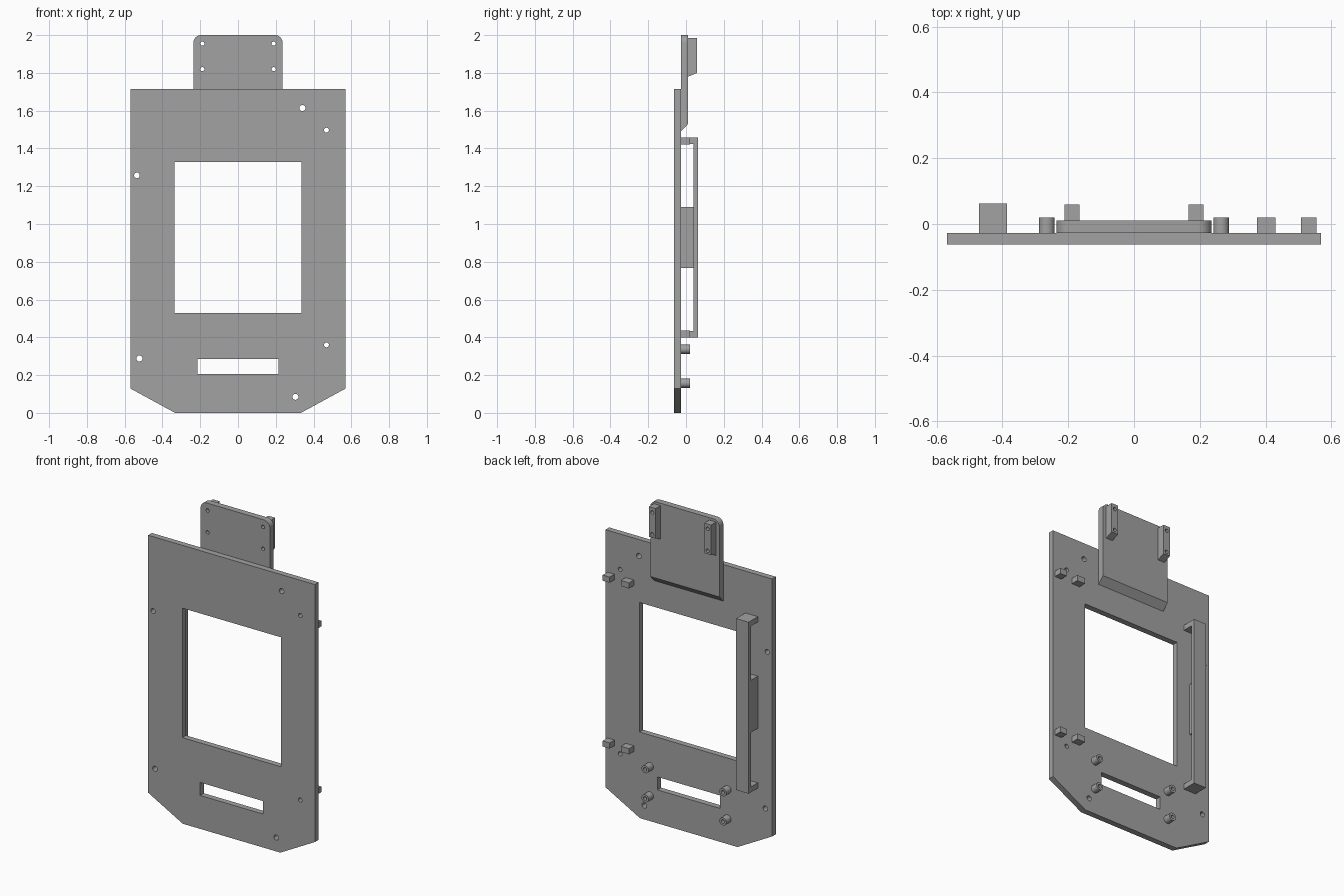
import bpy, bmesh
from math import pi, sin, cos
from mathutils import Matrix

cube = bpy.data.objects.get("Cube")
if cube:
    bpy.data.objects.remove(cube)

grey = bpy.data.materials.new("matte grey")
grey.use_nodes = True
colour = (0.36, 0.36, 0.36, 1)
grey.diffuse_color = colour
grey.node_tree.nodes["Principled BSDF"].inputs["Base Color"].default_value = colour

PLATE_FRONT, PLATE_BACK = -0.063, -0.027
TONGUE_BACK, RAIL_BACK = 0.011, 0.063
parts = []


def circle(x, z, r, n=20):
    return [(x + r * cos(2 * pi * i / n), z + r * sin(2 * pi * i / n)) for i in range(n)]


def rect(x0, x1, z0, z1):
    return [(x0, z0), (x1, z0), (x1, z1), (x0, z1)]


def slab(name, loops, y0, y1, slant=0):
    """Extrude an x-z outline with holes from y0 to y1; slant lifts the lower back edge."""
    curve = bpy.data.curves.new(name, 'CURVE')
    curve.dimensions = '2D'
    curve.fill_mode = 'BOTH'
    curve.extrude = (y1 - y0) / 2
    for loop in loops:
        spline = curve.splines.new('POLY')
        spline.points.add(len(loop) - 1)
        for point, (x, z) in zip(spline.points, loop):
            point.co = (x, z, 0, 1)
        spline.use_cyclic_u = True
    helper = bpy.data.objects.new(name, curve)
    mesh = bpy.data.meshes.new_from_object(helper)
    bpy.data.objects.remove(helper)
    bpy.data.curves.remove(curve)

    bm = bmesh.new()
    bm.from_mesh(mesh)
    bmesh.ops.remove_doubles(bm, verts=bm.verts, dist=1e-5)
    move = Matrix.Translation((0, (y0 + y1) / 2, 0)) @ Matrix.Rotation(pi / 2, 4, 'X')
    bmesh.ops.transform(bm, matrix=move, verts=bm.verts)
    low = min(v.co.z for v in bm.verts)
    for v in bm.verts:
        if v.co.z < low + 1e-4 and v.co.y > (y0 + y1) / 2:
            v.co.z += slant
    bmesh.ops.recalc_face_normals(bm, faces=bm.faces)
    bm.to_mesh(mesh)
    bm.free()
    mesh.name = name
    mesh.materials.clear()
    mesh.materials.append(grey)
    obj = bpy.data.objects.new(name, mesh)
    bpy.context.collection.objects.link(obj)
    parts.append(obj)


# Main plate with window, slot and screw holes
outline = [(-0.333, 0), (0.333, 0), (0.568, 0.128), (0.568, 1.715),
           (-0.568, 1.715), (-0.568, 0.128)]
screws = [(0.341, 1.614, 0.016), (0.468, 1.497, 0.013), (-0.535, 1.257, 0.015),
          (-0.522, 0.288, 0.016), (0.468, 0.36, 0.013), (0.304, 0.085, 0.016)]
slab("main_plate",
     [outline, rect(-0.336, 0.336, 0.53, 1.328), rect(-0.214, 0.214, 0.206, 0.286)]
     + [circle(*s) for s in screws], PLATE_FRONT, PLATE_BACK)

# Top tongue with rounded upper corners
HALF, R = 0.236, 0.04
arc = [i * pi / 16 for i in range(9)]
right_corner = [(HALF - R + R * cos(a), 2 - R + R * sin(a)) for a in arc]
left_corner = [(-x, z) for x, z in reversed(right_corner)]
tab_holes = (1.82, 1.955)
slab("top_tongue",
     [[(-HALF, 1.49), (HALF, 1.49)] + right_corner + left_corner]
     + [circle(s * 0.189, z, 0.011) for s in (-1, 1) for z in tab_holes],
     PLATE_BACK, TONGUE_BACK, slant=0.04)

# Drilled tabs behind the tongue
for side, s in (("right", -1), ("left", 1)):
    x = s * 0.189
    slab(side + "_tab", [rect(x - 0.023, x + 0.023, 1.78, 1.985)]
         + [circle(x, z, 0.011) for z in tab_holes], TONGUE_BACK, 0.059, slant=0.02)

# Rail along the right, with end feet and a thin middle support
slab("rail", [rect(-0.471, -0.386, 0.4, 1.457)], 0.04, RAIL_BACK)
slab("rail_lower_foot", [rect(-0.471, -0.386, 0.4, 0.433)], PLATE_BACK, 0.04)
slab("rail_upper_foot", [rect(-0.471, -0.386, 1.424, 1.457)], PLATE_BACK, 0.04)
slab("rail_support", [rect(-0.471, -0.428, 0.768, 1.09)], PLATE_BACK, 0.04)

# Small blocks along the left
for level, z in (("lower", 0.4), ("upper", 1.422)):
    slab(level + "_inner_block", [rect(0.374, 0.43, z, z + 0.035)], PLATE_BACK, 0.02)
    slab(level + "_outer_block", [rect(0.507, 0.554, z, z + 0.035)], PLATE_BACK, 0.02)

# Hollow standoffs around the slot
for level, z in (("lower", 0.157), ("upper", 0.337)):
    for side, x in (("right", -0.265), ("left", 0.265)):
        slab(f"{level}_{side}_standoff", [circle(x, z, 0.024), circle(x, z, 0.011)],
             PLATE_BACK, 0.02)

# Smooth the round walls, keep edges sharp
bpy.ops.object.select_all(action='DESELECT')
for obj in parts:
    obj.select_set(True)
bpy.context.view_layer.objects.active = parts[0]
bpy.ops.object.shade_smooth_by_angle()
